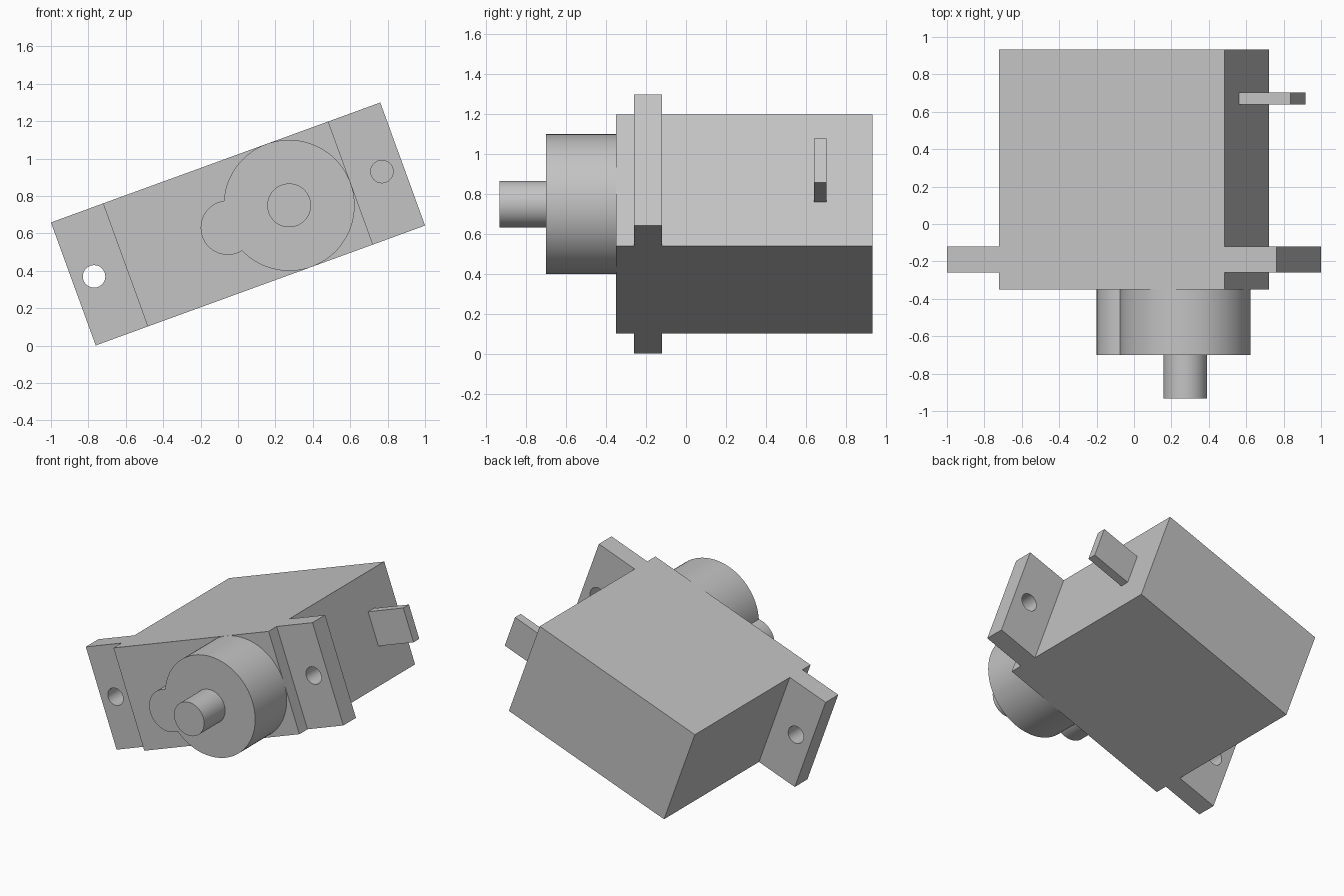
import bpy, bmesh, math
from mathutils import Matrix, Vector

if "Cube" in bpy.data.objects:
    bpy.data.objects.remove(bpy.data.objects["Cube"])

# Whole unit is rolled about its shaft direction and lifted onto the ground
PLACE = Matrix.Translation((0, 0, 0.65)) @ Matrix.Rotation(math.radians(-20), 4, "Y")
HALF = 0.35        # half height of the case, also the hub radius
BODY = 0.641       # half length of the case
EAR = 0.937        # half length over the mounting ears
HUB_X = BODY - HALF

grey = bpy.data.materials.new("plain grey")
grey.use_nodes = True
colour = (0.55, 0.55, 0.55, 1)
grey.diffuse_color = colour
grey.node_tree.nodes["Principled BSDF"].inputs["Base Color"].default_value = colour


def prism(name, points, direction):
    """Extrude a closed 3D outline along a direction."""
    bm = bmesh.new()
    face = bm.faces.new([bm.verts.new(p) for p in points])
    moved = bmesh.ops.extrude_face_region(bm, geom=[face])["geom"]
    verts = [v for v in moved if isinstance(v, bmesh.types.BMVert)]
    bmesh.ops.translate(bm, verts=verts, vec=Vector(direction))
    bmesh.ops.recalc_face_normals(bm, faces=bm.faces)
    bm.transform(PLACE)
    mesh = bpy.data.meshes.new(name)
    bm.to_mesh(mesh)
    bm.free()
    mesh.materials.append(grey)
    obj = bpy.data.objects.new(name, mesh)
    bpy.context.collection.objects.link(obj)
    return obj


def arc(cx, r, start, end, steps, y):
    """Points on a circle facing the front, at depth y."""
    angles = [start + (end - start) * i / steps for i in range(steps + 1)]
    return [(cx + r * math.cos(a), y, r * math.sin(a)) for a in angles]


def cylinder(name, cx, r, y0, y1, steps=64):
    return prism(name, arc(cx, r, 0, math.tau, steps, y0)[:-1], (0, y1 - y0, 0))


def activate(obj):
    bpy.ops.object.select_all(action="DESELECT")
    obj.select_set(True)
    bpy.context.view_layer.objects.active = obj


# Case with mounting ears: mirrored plan outline extruded upward
side = [(BODY, -0.35), (BODY, -0.26), (EAR, -0.26), (EAR, -0.12), (BODY, -0.12), (BODY, 0.933)]
plan = side + [(-x, y) for x, y in reversed(side)]
case = prism("case_with_ears", [(x, y, -HALF) for x, y in plan], (0, 0, 2 * HALF))

# Screw holes through both ears
for x in (-0.819, 0.819):
    cutter = cylinder("hole_cutter", x, 0.06, -0.4, 0.0, 48)
    cutter.hide_render = True
    cut = case.modifiers.new("screw_hole", "BOOLEAN")
    cut.operation = "DIFFERENCE"
    cut.solver = "EXACT"
    cut.object = cutter
    activate(case)
    bpy.ops.object.modifier_apply(modifier=cut.name)
    bpy.data.objects.remove(cutter)

# Keyhole shaped gear hub: a large and a small circle joined where they cross
small_x, small_r = -0.058, 0.145
gap = HUB_X - small_x
cross = (gap ** 2 + small_r ** 2 - HALF ** 2) / (2 * gap)
small_a = math.acos(cross / small_r)
large_a = math.acos((cross - gap) / HALF)
outline = arc(HUB_X, HALF, -large_a, large_a, 80, -0.70)
outline += arc(small_x, small_r, small_a, math.tau - small_a, 40, -0.70)[1:-1]
hub = prism("gear_hub", outline, (0, 0.36, 0))

# Output shaft
shaft = cylinder("output_shaft", HUB_X, 0.117, -0.933, -0.69)

# Cable tab on the end of the case
tab = [(x, 0.64, z) for x, z in ((0.63, -0.117), (0.932, -0.117), (0.932, 0.117), (0.63, 0.117))]
prism("cable_tab", tab, (0, 0.063, 0))

for obj in (case, hub, shaft):
    activate(obj)
    bpy.ops.object.shade_smooth_by_angle(angle=math.radians(30))
